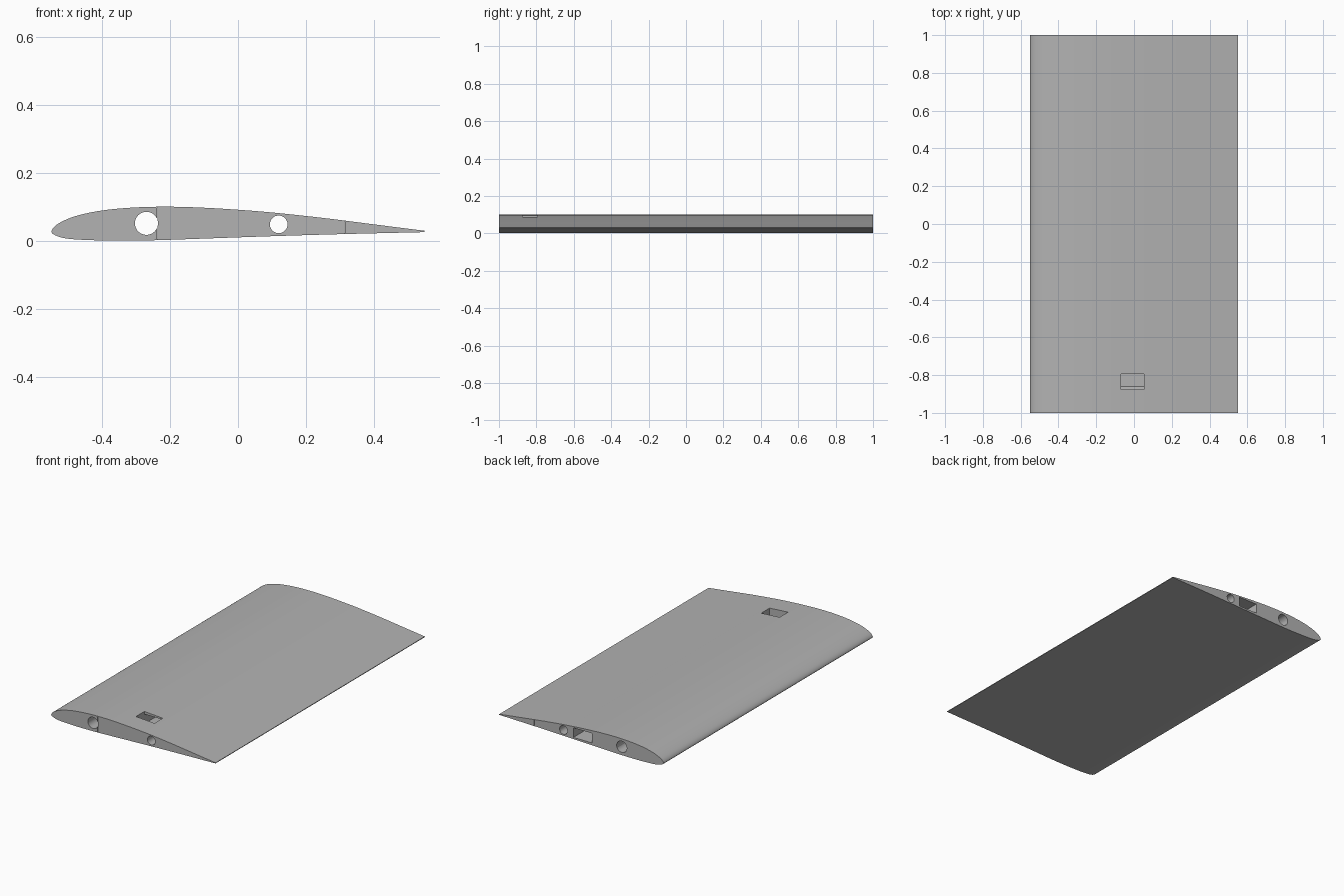
import bpy, bmesh, math
from mathutils import Vector

cube = bpy.data.objects.get("Cube")
if cube:
    bpy.data.objects.remove(cube, do_unlink=True)

grey = bpy.data.materials.new("foam_grey")
grey.use_nodes = True
colour = (0.45, 0.45, 0.45, 1)
grey.diffuse_color = colour
grey.node_tree.nodes["Principled BSDF"].inputs["Base Color"].default_value = colour


def prism(name, points, axis, start, end):
    """Extrude a closed 2D outline along the x or y axis."""
    def place(p, d):
        return (d, p[0], p[1]) if axis == "x" else (p[0], d, p[1])
    bm = bmesh.new()
    face = bm.faces.new([bm.verts.new(place(p, start)) for p in points])
    out = bmesh.ops.extrude_face_region(bm, geom=[face])
    moved = [v for v in out["geom"] if isinstance(v, bmesh.types.BMVert)]
    shift = Vector((1, 0, 0) if axis == "x" else (0, 1, 0)) * (end - start)
    bmesh.ops.translate(bm, verts=moved, vec=shift)
    bmesh.ops.recalc_face_normals(bm, faces=bm.faces)
    mesh = bpy.data.meshes.new(name)
    bm.to_mesh(mesh)
    bm.free()
    mesh.materials.append(grey)
    obj = bpy.data.objects.new(name, mesh)
    bpy.context.collection.objects.link(obj)
    return obj


def smooth_path(pts, steps=5):
    """Open Catmull-Rom curve through the given points."""
    p = [Vector(q) for q in pts]
    p = [2 * p[0] - p[1]] + p + [2 * p[-1] - p[-2]]
    path = []
    for a, b, c, d in zip(p, p[1:], p[2:], p[3:]):
        for i in range(steps):
            t = i / steps
            path.append(0.5 * (2 * b + (c - a) * t + (2 * a - 5 * b + 4 * c - d) * t ** 2
                               + (3 * b - a - 3 * c + d) * t ** 3))
    return path + [p[-2]]


def rectangle(x, z0, z1, width):
    return [(x - width / 2, z0), (x + width / 2, z0), (x + width / 2, z1), (x - width / 2, z1)]


def circle(x, z, r, n=48):
    return [(x + r * math.cos(math.tau * i / n), z + r * math.sin(math.tau * i / n))
            for i in range(n)]


# Wing panel: aerofoil section from trailing edge over the nose and back
section = [(0.55, 0.030), (0.4, 0.049), (0.25, 0.068), (0.1, 0.084), (0, 0.092),
           (-0.1, 0.098), (-0.2, 0.101), (-0.3, 0.099), (-0.4, 0.090), (-0.48, 0.073),
           (-0.53, 0.051), (-0.549, 0.031), (-0.543, 0.019), (-0.51, 0.008),
           (-0.45, 0.003), (-0.36, 0.001), (-0.25, 0.002), (-0.1, 0.007),
           (0.1, 0.014), (0.3, 0.020), (0.55, 0.026)]
wing = prism("wing_panel", smooth_path(section), "y", -1, 1)

# Cutters: spar tubes, cable duct with its hatch, thin spar slits
duct = [(1.1, 0.022), (1.1, 0.08), (-0.795, 0.08), (-0.795, 0.15),
        (-0.875, 0.15), (-0.875, 0.04), (-0.86, 0.022)]
cutters = [prism("front_tube_cutter", circle(-0.27, 0.052, 0.034), "y", -1.1, 1.1),
           prism("rear_tube_cutter", circle(0.12, 0.049, 0.026), "y", -1.1, 1.1),
           prism("cable_duct_cutter", duct, "x", -0.07, 0.053)]
for x, low, high in ((-0.2385, 0.006, 0.097), (0.315, 0.024, 0.057)):
    cutters.append(prism("slit_cutter", rectangle(x, low, high, 0.0015), "y", -1.1, 1.1))

bpy.ops.object.select_all(action="DESELECT")
wing.select_set(True)
bpy.context.view_layer.objects.active = wing
for cutter in cutters:
    mod = wing.modifiers.new("cut", "BOOLEAN")
    mod.operation = "DIFFERENCE"
    mod.solver = "EXACT"
    mod.object = cutter
    bpy.ops.object.modifier_apply(modifier=mod.name)
    bpy.data.objects.remove(cutter, do_unlink=True)

bpy.ops.object.shade_smooth_by_angle(angle=math.radians(30))
